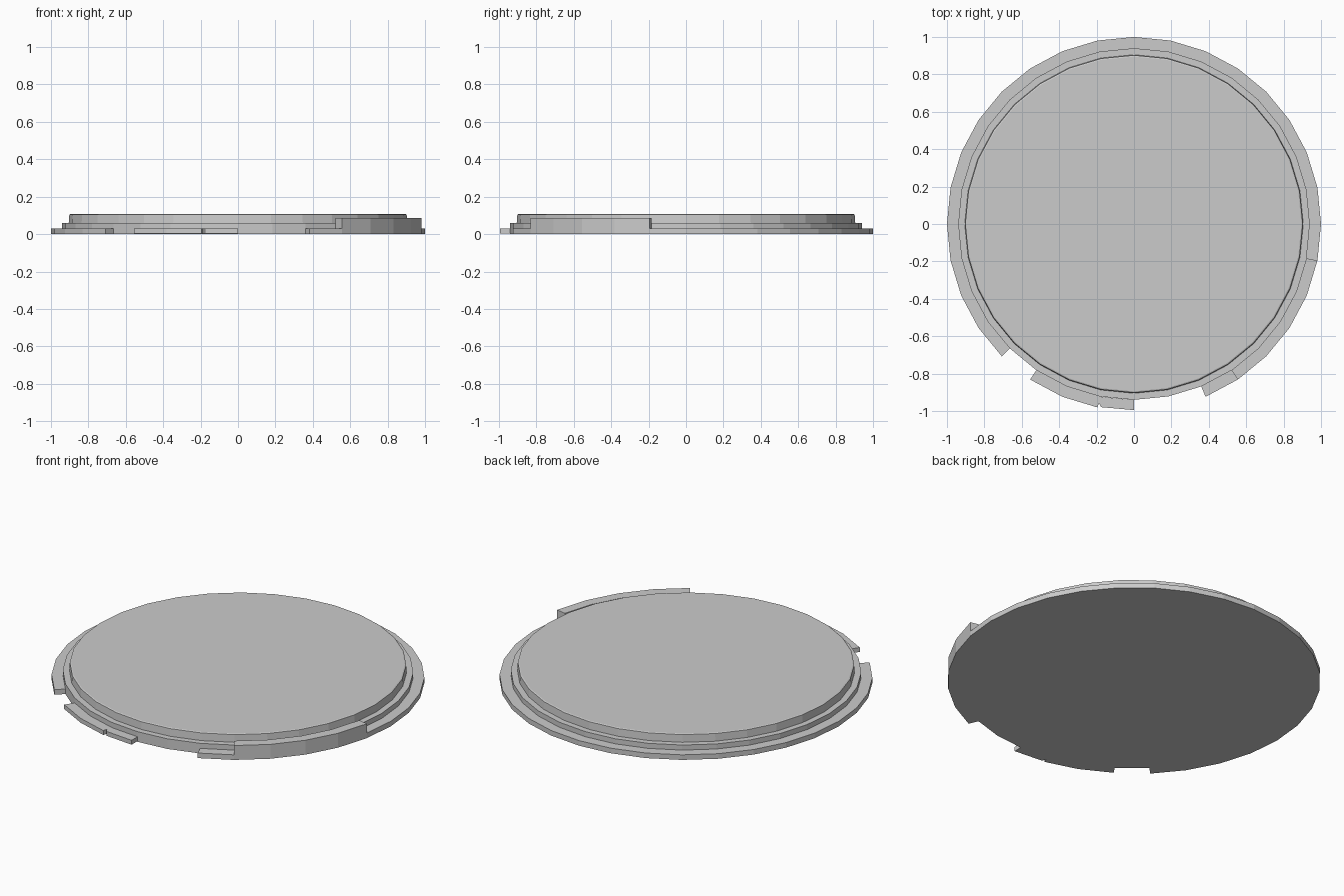
import bpy, bmesh
from math import sin, cos, radians

cube = bpy.data.objects.get("Cube")
if cube:
    bpy.data.objects.remove(cube)

grey = bpy.data.materials.new("light_grey")
grey.use_nodes = True
grey.diffuse_color = (0.6, 0.6, 0.6, 1)
grey.node_tree.nodes["Principled BSDF"].inputs["Base Color"].default_value = (0.6, 0.6, 0.6, 1)

SEGMENTS = 32
STEP = 360 / SEGMENTS
INNER = 0.94


def polar(radius, angle, z):
    a = radians(angle)
    return (radius * cos(a), radius * sin(a), z)


def finish(name, bm):
    bmesh.ops.recalc_face_normals(bm, faces=bm.faces)
    mesh = bpy.data.meshes.new(name)
    bm.to_mesh(mesh)
    bm.free()
    mesh.materials.append(grey)
    obj = bpy.data.objects.new(name, mesh)
    bpy.context.collection.objects.link(obj)
    return obj


def turned_disc(name, profile):
    """Closed solid of stacked rings."""
    bm = bmesh.new()
    rings = [[bm.verts.new(polar(r, i * STEP, z)) for i in range(SEGMENTS)]
             for r, z in profile]
    for low, high in zip(rings, rings[1:]):
        for i in range(SEGMENTS):
            j = (i + 1) % SEGMENTS
            bm.faces.new((low[i], low[j], high[j], high[i]))
    bm.faces.new(rings[0])
    bm.faces.new(rings[-1])
    return finish(name, bm)


def rim_sector(name, outer, z0, z1):
    """Curved bar between the disc wall and a list of outer (angle, radius) points."""
    bm = bmesh.new()
    rows = []
    for angle, radius in outer:
        rows.append([bm.verts.new(polar(r, angle, z))
                     for r, z in ((INNER, z0), (radius, z0), (radius, z1), (INNER, z1))])
    for a, b in zip(rows, rows[1:]):
        for i in range(4):
            j = (i + 1) % 4
            bm.faces.new((a[i], a[j], b[j], b[i]))
    bm.faces.new(rows[0])
    bm.faces.new(rows[-1])
    return finish(name, bm)


def arc(first, last, radius=1.0):
    return [(i * STEP, radius) for i in range(first, last + 1)]


# Stepped round body
turned_disc("stepped_disc", [(INNER, 0), (INNER, 0.06), (0.905, 0.06),
                             (0.902, 0.104), (0.895, 0.107)])

# Low flange around most of the edge
rim_sector("main_flange", arc(-1, 20), 0, 0.03)

# Short flange with a small nick
rim_sector("nicked_flange",
           arc(21, 23) + [(258.9, 0.975), (259.8, 0.995), (270, 0.995)], 0.004, 0.03)

# Low lead-in tab and raised stop block
rim_sector("lead_in_tab", arc(26, 27), 0, 0.03)
rim_sector("raised_block", arc(27, 31), 0, 0.085)
